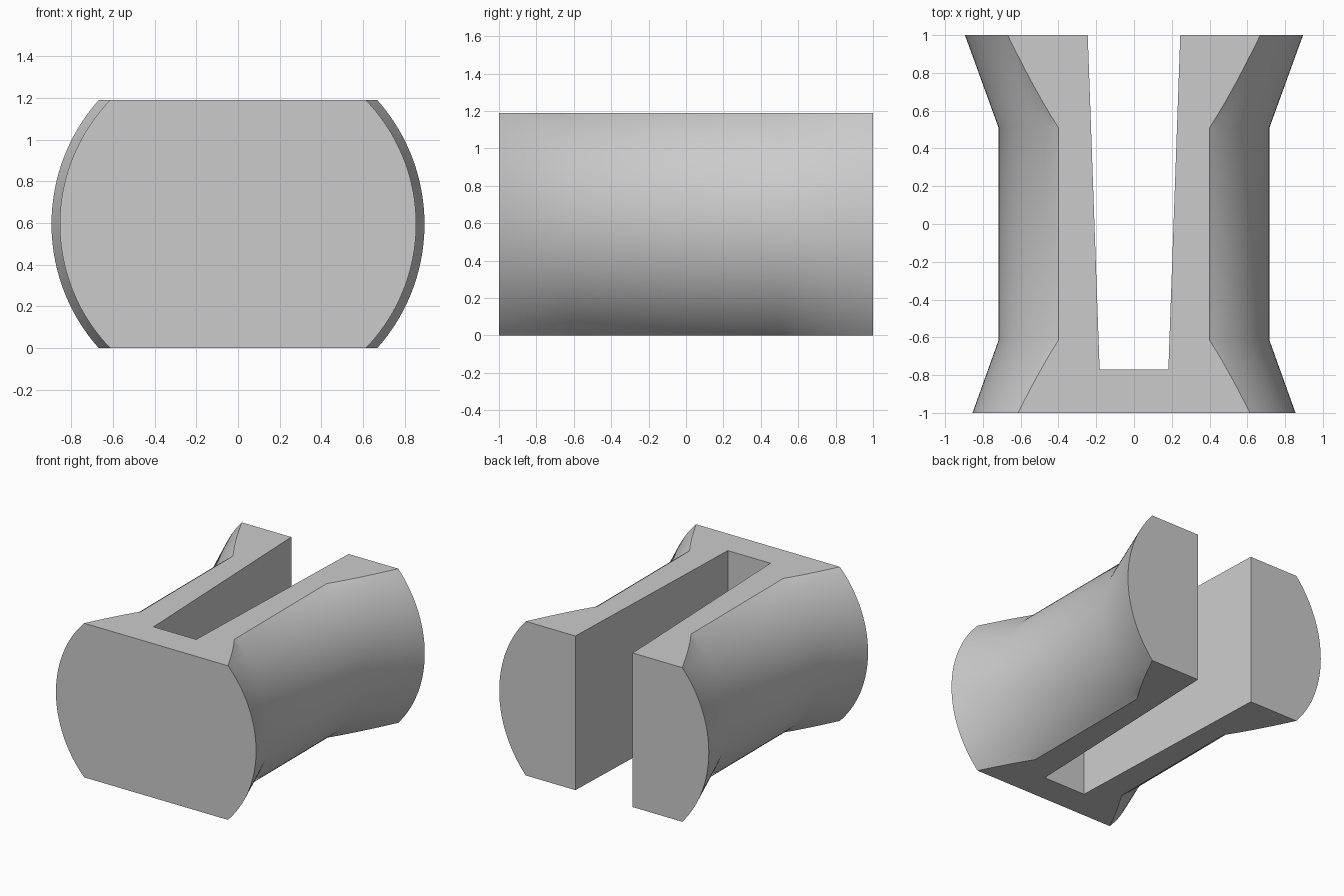
import bpy
import bmesh
from math import radians
from mathutils import Matrix, Vector

cube = bpy.data.objects.get("Cube")
if cube:
    bpy.data.objects.remove(cube, do_unlink=True)

HEIGHT = 1.19
SEGMENTS = 128

grey = bpy.data.materials.new("plain_grey")
grey.use_nodes = True
colour = (0.6, 0.6, 0.6, 1)
grey.diffuse_color = colour
grey.node_tree.nodes["Principled BSDF"].inputs["Base Color"].default_value = colour


def make_object(name, bm):
    bmesh.ops.recalc_face_normals(bm, faces=bm.faces)
    mesh = bpy.data.meshes.new(name)
    bm.to_mesh(mesh)
    bm.free()
    mesh.materials.append(grey)
    obj = bpy.data.objects.new(name, mesh)
    bpy.context.collection.objects.link(obj)
    return obj


# Spool: a flared profile turned about the y axis
bm = bmesh.new()
axis_z = HEIGHT / 2
profile = [(0.855, -1), (0.717, -0.615), (0.717, 0.51), (0.895, 1)]
verts = [bm.verts.new((r, y, axis_z)) for r, y in profile]
edges = [bm.edges.new(pair) for pair in zip(verts, verts[1:])]
bmesh.ops.spin(bm, geom=verts + edges, cent=(0, 0, axis_z), axis=(0, 1, 0),
               angle=radians(360), steps=SEGMENTS, use_duplicate=False)
bmesh.ops.remove_doubles(bm, verts=bm.verts, dist=0.0001)
bmesh.ops.holes_fill(bm, edges=[e for e in bm.edges if e.is_boundary], sides=0)

# Flat top and bottom
for z, direction in ((HEIGHT, 1), (0, -1)):
    bmesh.ops.bisect_plane(bm, geom=bm.verts[:] + bm.edges[:] + bm.faces[:],
                           plane_co=(0, 0, z), plane_no=(0, 0, direction),
                           clear_outer=True)
    rim = [e for e in bm.edges if e.is_boundary]
    bmesh.ops.holes_fill(bm, edges=rim, sides=0)
body = make_object("slotted_spool", bm)

# Tapered slot, open at the back
bm = bmesh.new()
flare = (0.245 - 0.182) / 1.77
outline = [(-0.182, -0.77), (0.182, -0.77),
           (0.245 + flare, 2), (-0.245 - flare, 2)]
bottom = bm.faces.new([bm.verts.new((x, y, -1)) for x, y in outline])
raised = bmesh.ops.extrude_face_region(bm, geom=[bottom])["geom"]
bmesh.ops.translate(bm, vec=(0, 0, 3),
                    verts=[v for v in raised if isinstance(v, bmesh.types.BMVert)])
cutter = make_object("slot_cutter", bm)
cutter.hide_render = True

bpy.context.view_layer.objects.active = body
body.select_set(True)
slot = body.modifiers.new("slot", 'BOOLEAN')
slot.operation = 'DIFFERENCE'
slot.solver = 'EXACT'
slot.object = cutter
bpy.ops.object.modifier_apply(modifier=slot.name)
bpy.data.objects.remove(cutter, do_unlink=True)

# Round sides smooth, flat faces crisp
bpy.ops.object.shade_smooth_by_angle(angle=radians(30))
